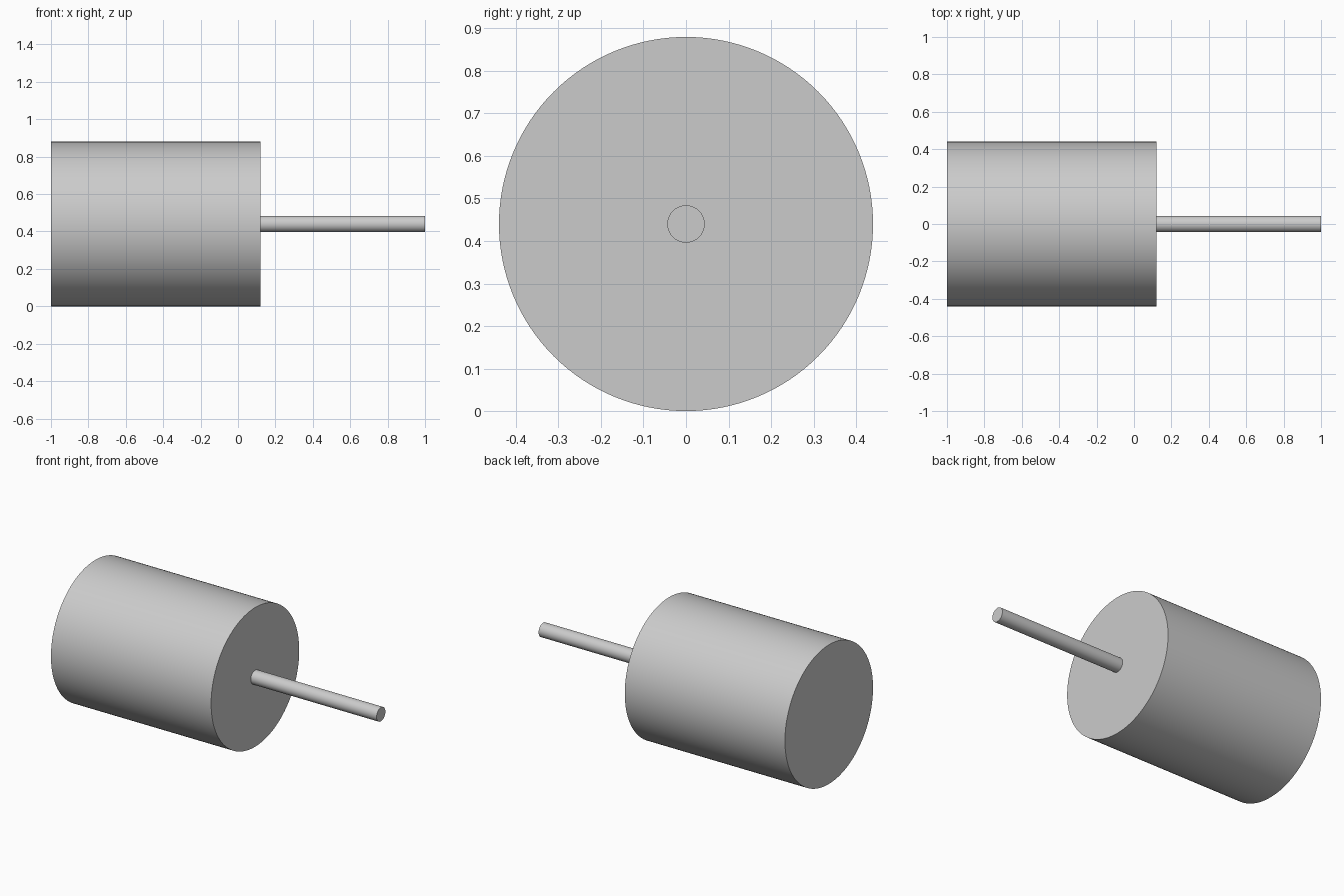
import bpy
import math

cube = bpy.data.objects.get("Cube")
if cube:
    bpy.data.objects.remove(cube, do_unlink=True)

AXIS_HEIGHT = 0.44

# Single plain grey
grey = bpy.data.materials.new("light_grey")
grey.use_nodes = True
colour = (0.6, 0.6, 0.6, 1)
grey.diffuse_color = colour
grey.node_tree.nodes["Principled BSDF"].inputs["Base Color"].default_value = colour


def rod(name, radius, x_start, x_end, sides):
    """Solid cylinder lying along x, smooth round the side with sharp ends."""
    bpy.ops.mesh.primitive_cylinder_add(
        vertices=sides, radius=radius, depth=x_end - x_start,
        location=((x_start + x_end) / 2, 0, AXIS_HEIGHT),
        rotation=(0, math.pi / 2, 0))
    obj = bpy.context.object
    obj.name = name
    obj.data.materials.append(grey)
    bpy.ops.object.shade_smooth_by_angle(angle=math.radians(30))
    return obj


# Wide drum and the thin shaft standing out from its end
rod("drum_body", AXIS_HEIGHT, -1, 0.12, 128)
rod("shaft", 0.044, 0.12, 1, 64)
